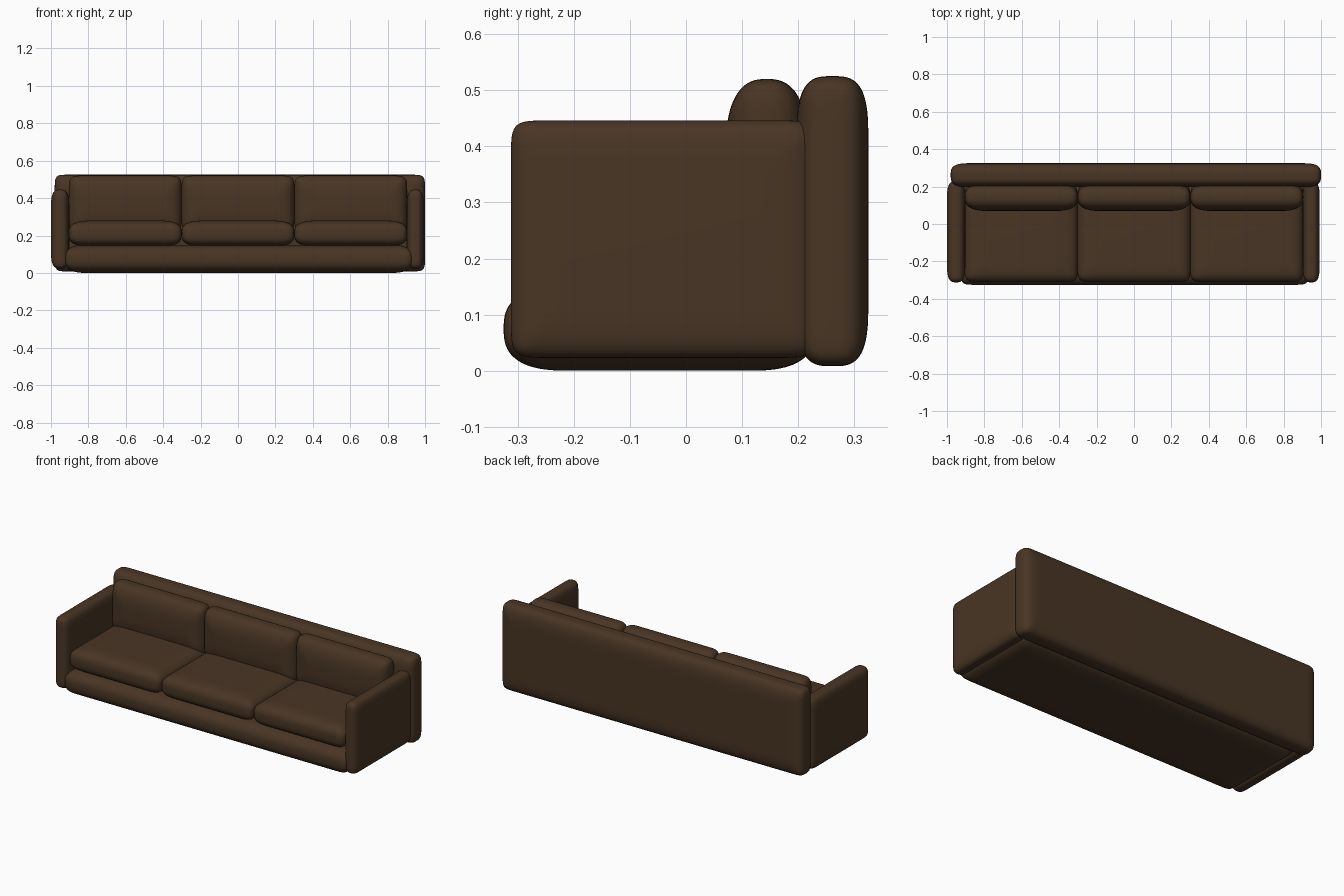
import bpy, bmesh
from mathutils import Vector

if "Cube" in bpy.data.objects:
    bpy.data.objects.remove(bpy.data.objects["Cube"])

leather = bpy.data.materials.new("dark brown leather")
leather.diffuse_color = (0.066, 0.036, 0.018, 1)
leather.use_nodes = True
leather.node_tree.nodes["Principled BSDF"].inputs["Base Color"].default_value = leather.diffuse_color


def cushion(name, lo, hi, radii, thin, p=3.0, a=7.0):
    """Padded block: long soft taper across the thin axis, crisper corners in its outline."""
    lo, hi, r = Vector(lo), Vector(hi), Vector(radii)
    centre, half = (lo + hi) / 2, (hi - lo) / 2
    wide = [i for i in range(3) if i != thin]
    bm = bmesh.new()
    bmesh.ops.create_cube(bm, size=2)
    bmesh.ops.subdivide_edges(bm, edges=bm.edges[:], cuts=19, use_grid_fill=True)
    for v in bm.verts:
        d = v.co.copy()
        plane = sum(abs(d[i]) ** a for i in wide) ** (1 / a)
        e = d / (plane ** p + abs(d[thin]) ** p) ** (1 / p)
        for i in range(3):
            s = 0 if abs(d[i]) < 1e-4 else (1 if d[i] > 0 else -1)
            v.co[i] = centre[i] + s * (half[i] - r[i]) + r[i] * e[i]
    for f in bm.faces:
        f.smooth = True
    bmesh.ops.recalc_face_normals(bm, faces=bm.faces[:])
    mesh = bpy.data.meshes.new(name)
    bm.to_mesh(mesh)
    bm.free()
    mesh.materials.append(leather)
    ob = bpy.data.objects.new(name, mesh)
    bpy.context.collection.objects.link(ob)
    return ob


# base and backrest
cushion("base", (-0.927, -0.325, 0.0), (0.935, 0.23, 0.15), (0.12, 0.12, 0.075), 2, p=2.7)
cushion("backrest", (-0.98, 0.197, 0.008), (1.0, 0.325, 0.525), (0.11, 0.064, 0.12), 1, p=3.2)

# arms
cushion("left_arm", (-1.0, -0.312, 0.023), (-0.902, 0.23, 0.446), (0.049, 0.1, 0.1), 0)
cushion("right_arm", (0.902, -0.312, 0.023), (0.993, 0.23, 0.446), (0.0455, 0.1, 0.1), 0)

# three seat cushions and three back cushions
for i, label in enumerate(("left", "middle", "right")):
    x0 = -0.905 + i * 0.603
    x1 = x0 + 0.604
    cushion(label + "_seat_cushion", (x0, -0.31, 0.14), (x1, 0.21, 0.28),
            (0.14, 0.12, 0.07), 2)
    cushion(label + "_back_cushion", (x0, 0.07, 0.22), (x1, 0.218, 0.52),
            (0.12, 0.074, 0.14), 1, p=2.6)
